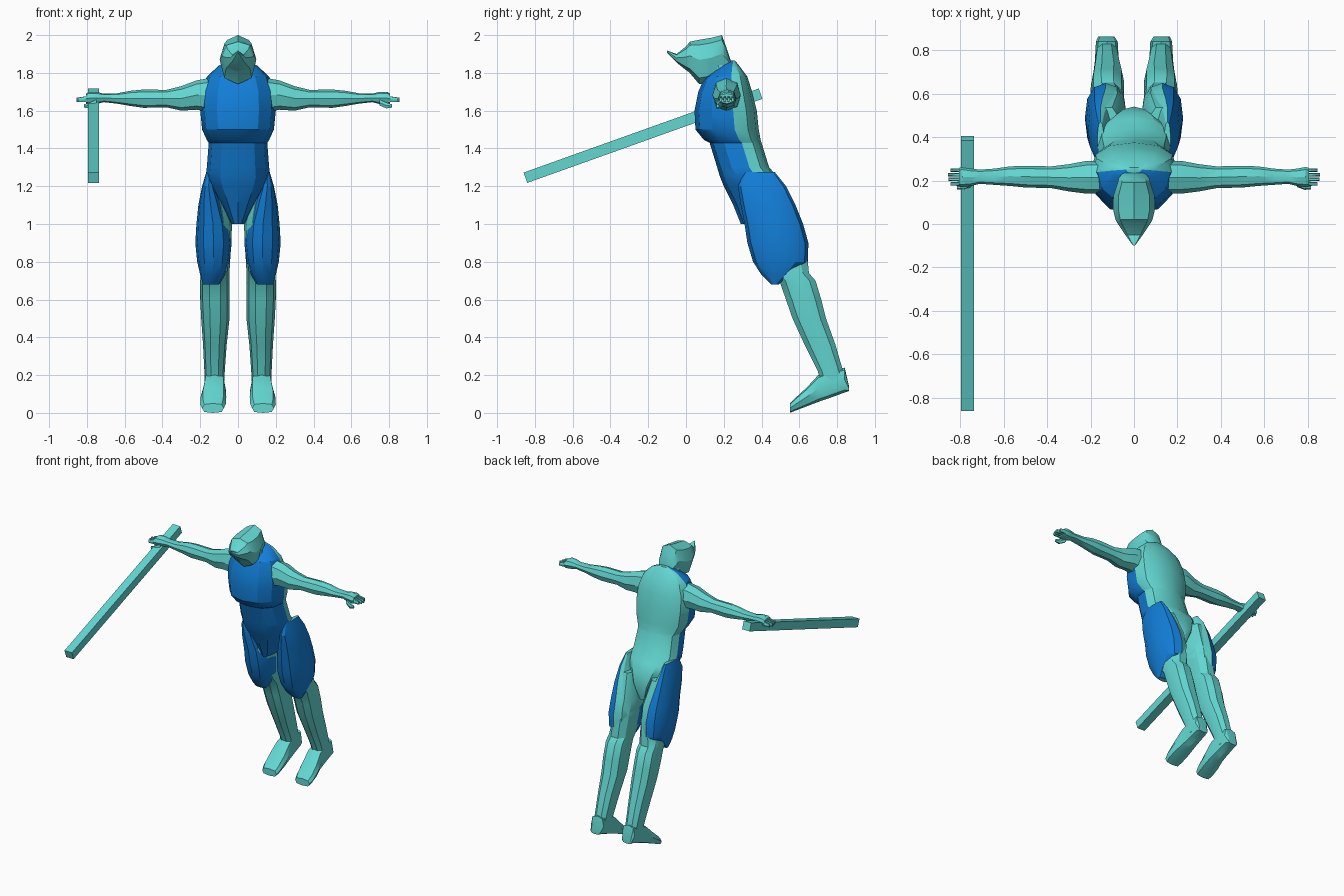
import bpy, bmesh, math
from mathutils import Vector


def material(name, rgb):
    m = bpy.data.materials.new(name)
    m.diffuse_color = (*rgb, 1)
    return m


TEAL = material("teal", (0.125, 0.68, 0.64))
BLUE = material("blue", (0.006, 0.21, 0.69))


def finish(name, bm, mats, angle=28):
    bmesh.ops.recalc_face_normals(bm, faces=bm.faces)
    me = bpy.data.meshes.new(name)
    for f in bm.faces:
        f.smooth = True
    bm.to_mesh(me)
    bm.free()
    for m in mats:
        me.materials.append(m)
    me.set_sharp_from_angle(angle=math.radians(angle))
    ob = bpy.data.objects.new(name, me)
    bpy.context.collection.objects.link(ob)
    return ob


def loft(name, axis, sections, n=10, side=1, mid=0.5, power=0.85,
         mats=(TEAL,), rule=lambda k: 0):
    """Skin rings (t, u0, u1, v0, v1) along an axis; mid places the widest point."""
    bm = bmesh.new()
    rings = []
    for t, u0, u1, v0, v1 in sections:
        ring = []
        for k in range(n):
            a = 2 * math.pi * k / n
            c, s = (math.copysign(abs(w) ** power, w) if abs(w) > 1e-6 else 0
                    for w in (math.cos(a), math.sin(a)))
            u = (u0 + u1) / 2 + (u1 - u0) / 2 * c
            vm = v0 + mid * (v1 - v0)
            v = vm + s * ((v1 - vm) if s > 0 else (vm - v0))
            p = {"x": (t, u, v), "y": (u, t, v), "z": (u, v, t)}[axis]
            ring.append(bm.verts.new((p[0] * side, p[1], p[2])))
        rings.append(ring)
    for r0, r1 in zip(rings, rings[1:]):
        for k in range(n):
            j = (k + 1) % n
            bm.faces.new((r0[k], r0[j], r1[j], r1[k])).material_index = rule(k)
    bm.faces.new(rings[0])
    bm.faces.new(rings[-1])
    return finish(name, bm, mats)


# Torso: blue front, teal back
torso = [(1.865, .035, .235, .26), (1.84, .10, .19, .28), (1.78, .165, .10, .325),
         (1.70, .195, .065, .35), (1.60, .20, .045, .375), (1.50, .19, .05, .385),
         (1.445, .165, .095, .395), (1.43, .155, .125, .40), (1.30, .165, .165, .44),
         (1.25, .17, .18, .485), (1.20, .15, .20, .515), (1.10, .09, .25, .54),
         (1.00, .035, .29, .52)]
loft("torso", "z", [(z, -w, w, f, b) for z, w, f, b in torso], n=12, mid=0.62,
     mats=(TEAL, BLUE), rule=lambda k: 1 if k >= 6 else 0)

# Head, tapering forward to a pointed beak, and neck
head = [(-.10, .004, 1.905, 1.918), (-.05, .04, 1.855, 1.90), (0, .074, 1.815, 1.94),
        (.02, .085, 1.80, 1.965), (.07, .097, 1.74, 1.975), (.13, .095, 1.75, 1.985),
        (.19, .075, 1.78, 2.0), (.212, .07, 1.80, 1.94), (.235, .05, 1.82, 1.87)]
loft("head", "y", [(y, -w, w, lo, hi) for y, w, lo, hi in head], n=8, mid=0.55)
loft("neck", "z", [(1.75, -.08, .08, .12, .28), (1.88, -.065, .065, .09, .225)], n=8)

leg = [(1.17, .07, .165, .34, .54), (1.0, .032, .17, .335, .61), (.90, .035, .19, .36, .635),
       (.80, .042, .19, .41, .65), (.74, .045, .198, .455, .655), (.70, .045, .20, .49, .69),
       (.60, .045, .20, .525, .72), (.50, .045, .195, .56, .745), (.36, .06, .185, .625, .795),
       (.22, .07, .178, .695, .835), (.13, .075, .175, .72, .85)]
thigh = [(1.275, .14, .168, .31, .47), (1.20, .12, .19, .275, .53), (1.10, .08, .21, .29, .58),
         (1.0, .045, .22, .31, .62), (.90, .033, .226, .325, .648), (.80, .045, .216, .355, .645),
         (.73, .07, .20, .40, .56), (.68, .10, .185, .45, .49)]
foot = [(.862, .09, .165, .115, .145), (.84, .075, .175, .108, .24), (.75, .07, .18, .075, .22),
        (.70, .065, .185, .058, .20), (.64, .062, .198, .035, .135), (.58, .065, .20, .012, .08),
        (.55, .075, .19, 0, .05)]
arm = [(.14, .14, .29, 1.59, 1.775), (.22, .14, .29, 1.605, 1.76), (.30, .15, .275, 1.60, 1.73),
       (.38, .165, .265, 1.618, 1.71), (.50, .168, .268, 1.615, 1.712), (.57, .175, .265, 1.625, 1.705),
       (.64, .18, .255, 1.637, 1.692), (.71, .185, .25, 1.645, 1.69), (.75, .175, .255, 1.635, 1.70),
       (.79, .17, .262, 1.632, 1.70), (.805, .172, .258, 1.638, 1.69)]

# Limbs, mirrored left and right
for side, tag in ((1, "left"), (-1, "right")):
    loft(tag + "_leg", "z", leg, side=side)
    loft(tag + "_thigh_armor", "z", thigh, n=12, side=side, mats=(TEAL, BLUE),
         rule=lambda k: 0 if k in (3, 4, 5) else 1)
    loft(tag + "_foot", "y", foot, n=8, side=side, power=0.65)
    loft(tag + "_arm", "x", arm, n=8, side=side)
    # Four fingers and a thumb
    for i in range(4):
        y = .175 + i * .021
        tip = (.845, .853, .856, .845)[i]
        loft(f"{tag}_finger_{i + 1}", "x",
             [(.79, y, y + .019, 1.645, 1.68), (tip, y + .002, y + .017, 1.645, 1.67)],
             n=6, side=side)
    loft(tag + "_thumb", "x", [(.75, .17, .20, 1.625, 1.66), (.785, .157, .18, 1.61, 1.645),
                               (.815, .16, .175, 1.615, 1.635)], n=6, side=side)

# Square staff held in the right hand
a, b = Vector((-.765, -.85, 1.245)), Vector((-.765, .395, 1.69))
along = (b - a).normalized()
across, up = Vector((.03, 0, 0)), along.cross(Vector((1, 0, 0))) * .029
bm = bmesh.new()
ends = [[bm.verts.new(p + across * i + up * j)
         for i, j in ((-1, -1), (1, -1), (1, 1), (-1, 1))] for p in (a, b)]
for k in range(4):
    j = (k + 1) % 4
    bm.faces.new((ends[0][k], ends[0][j], ends[1][j], ends[1][k]))
for e in ends:
    bm.faces.new(e)
finish("staff", bm, (TEAL,))
